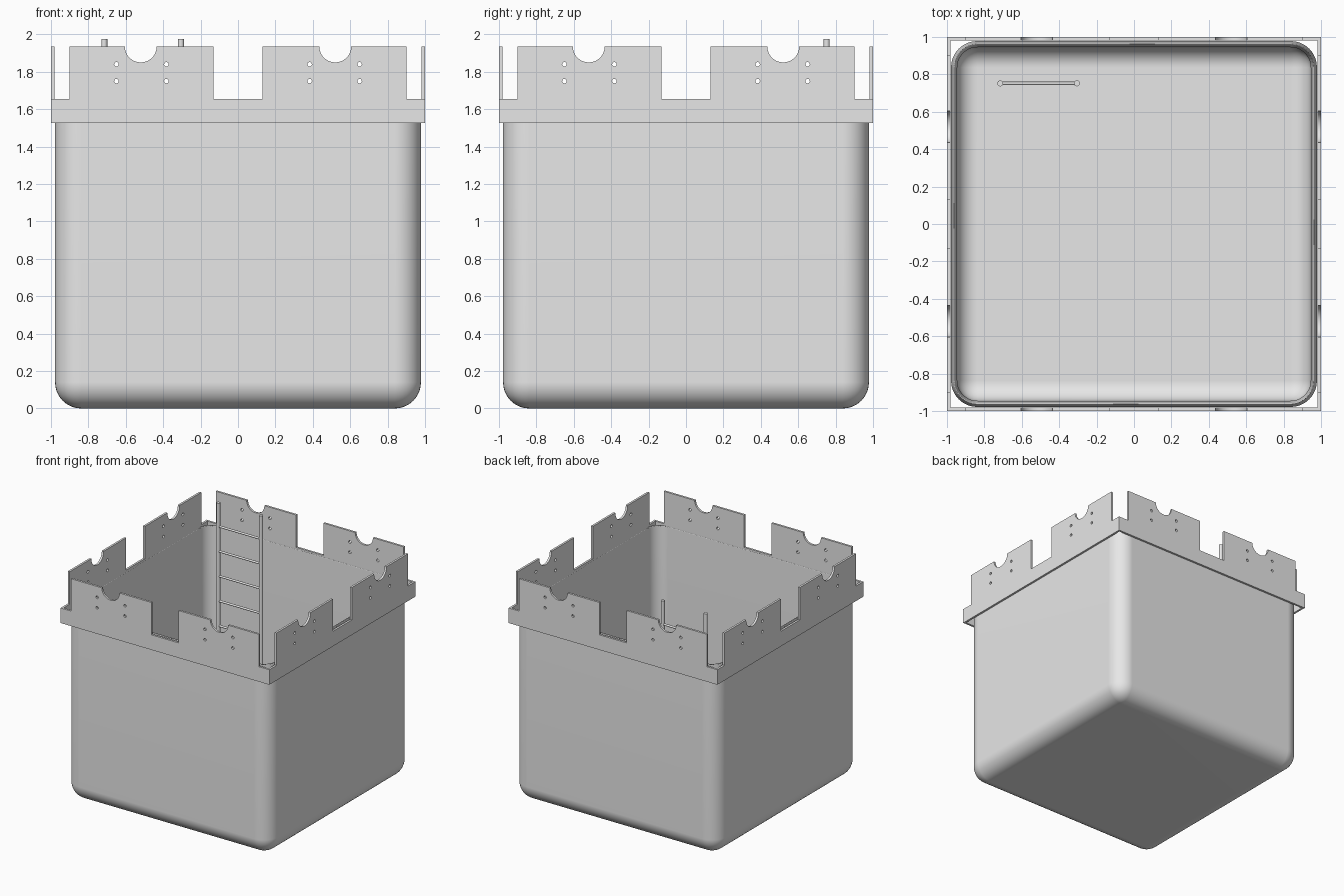
import bpy, bmesh, math
from mathutils import Matrix, Vector

if "Cube" in bpy.data.objects:
    bpy.data.objects.remove(bpy.data.objects["Cube"], do_unlink=True)

grey = bpy.data.materials.new("plain_grey")
grey.use_nodes = True
grey.diffuse_color = (0.8, 0.8, 0.8, 1)
grey.node_tree.nodes["Principled BSDF"].inputs["Base Color"].default_value = (0.8, 0.8, 0.8, 1)


def add_object(name, data):
    ob = bpy.data.objects.new(name, data)
    bpy.context.scene.collection.objects.link(ob)
    if not data.materials:
        data.materials.append(grey)
    return ob


def smooth(ob):
    bpy.ops.object.select_all(action='DESELECT')
    ob.select_set(True)
    bpy.context.view_layer.objects.active = ob
    bpy.ops.object.shade_smooth_by_angle(angle=math.radians(35))


def arc(cx, cz, r, start, end, n):
    steps = [start + (end - start) * i / n for i in range(n + 1)]
    return [(cx + r * math.cos(a), cz + r * math.sin(a)) for a in steps]


# Open tub: rounded bottom and upright edges, thin wall
HALF, RIM, WALL = 0.978, 1.65, 0.033
bm = bmesh.new()
bmesh.ops.create_cube(bm, size=1)
bmesh.ops.scale(bm, vec=(2 * HALF, 2 * HALF, RIM), verts=bm.verts)
bmesh.ops.translate(bm, vec=(0, 0, RIM / 2), verts=bm.verts)
rounded = [e for e in bm.edges if min(v.co.z for v in e.verts) < 0.01]
bmesh.ops.bevel(bm, geom=rounded, offset=0.14, offset_type='OFFSET',
                segments=10, profile=0.5, affect='EDGES')
top = [f for f in bm.faces if f.normal.z > 0.9]
bmesh.ops.delete(bm, geom=top, context='FACES_ONLY')
mesh = bpy.data.meshes.new("tub")
bm.to_mesh(mesh)
bm.free()
tub = add_object("tub", mesh)
solid = tub.modifiers.new("wall", 'SOLIDIFY')
solid.thickness, solid.offset = WALL, -1
smooth(tub)
weighted = tub.modifiers.new("even_shading", 'WEIGHTED_NORMAL')
weighted.keep_sharp = True

# Battlement panel outline with scooped notches and bolt holes
THICK, LOW, LEDGE, TOP = 0.018, 1.525, 1.655, 1.935
outline = [(-1, LOW), (1 - THICK, LOW), (1 - THICK, LEDGE)]
for inner, outer, mid in ((0.13, 0.9, 0.52), (-0.9, -0.13, -0.52)):
    outline += [(outer, LEDGE), (outer, TOP)]
    outline += arc(mid, TOP, 0.085, 0, -math.pi, 20)
    outline += [(inner, TOP), (inner, LEDGE)]
outline.append((-1, LEDGE))
loops = [outline]
for x in (-0.65, -0.383, 0.383, 0.65):
    for z in (1.75, 1.84):
        loops.append(arc(x, z, 0.012, 0, 2 * math.pi, 12)[:-1])

curve = bpy.data.curves.new("panel_outline", 'CURVE')
curve.dimensions, curve.fill_mode = '2D', 'BOTH'
curve.extrude = THICK / 2
for loop in loops:
    spline = curve.splines.new('POLY')
    spline.points.add(len(loop) - 1)
    for point, (x, z) in zip(spline.points, loop):
        point.co = (x, z, 0, 1)
    spline.use_cyclic_u = True
helper = add_object("panel_outline", curve)
graph = bpy.context.evaluated_depsgraph_get()
panel = bpy.data.meshes.new_from_object(helper.evaluated_get(graph))
bpy.data.objects.remove(helper, do_unlink=True)
panel.transform(Matrix.Translation((0, THICK / 2 - 1, 0)) @ Matrix.Rotation(math.pi / 2, 4, 'X'))

# The same panel on all four sides
for i, side in enumerate(("front", "left", "back", "right")):
    ob = add_object(side + "_battlement", panel.copy())
    ob.rotation_euler.z = i * math.pi / 2
    smooth(ob)


# Ladder standing inside the tub
def rod(name, a, b, radius, sides):
    a, b = Vector(a), Vector(b)
    bm = bmesh.new()
    bmesh.ops.create_cone(bm, cap_ends=True, segments=sides, radius1=radius,
                          radius2=radius, depth=(b - a).length)
    turn = (b - a).to_track_quat('Z', 'Y').to_matrix().to_4x4()
    bm.transform(Matrix.Translation((a + b) / 2) @ turn)
    mesh = bpy.data.meshes.new(name)
    bm.to_mesh(mesh)
    bm.free()
    smooth(add_object(name, mesh))


LEFT, RIGHT, DEPTH = -0.715, -0.305, 0.752
for name, x in (("ladder_rail_outer", LEFT), ("ladder_rail_inner", RIGHT)):
    rod(name, (x, DEPTH, WALL), (x, DEPTH, 1.975), 0.016, 20)
for i in range(8):
    z = 1.77 - 0.215 * i
    rod(f"ladder_rung_{i + 1}", (LEFT, DEPTH, z), (RIGHT, DEPTH, z), 0.009, 12)
